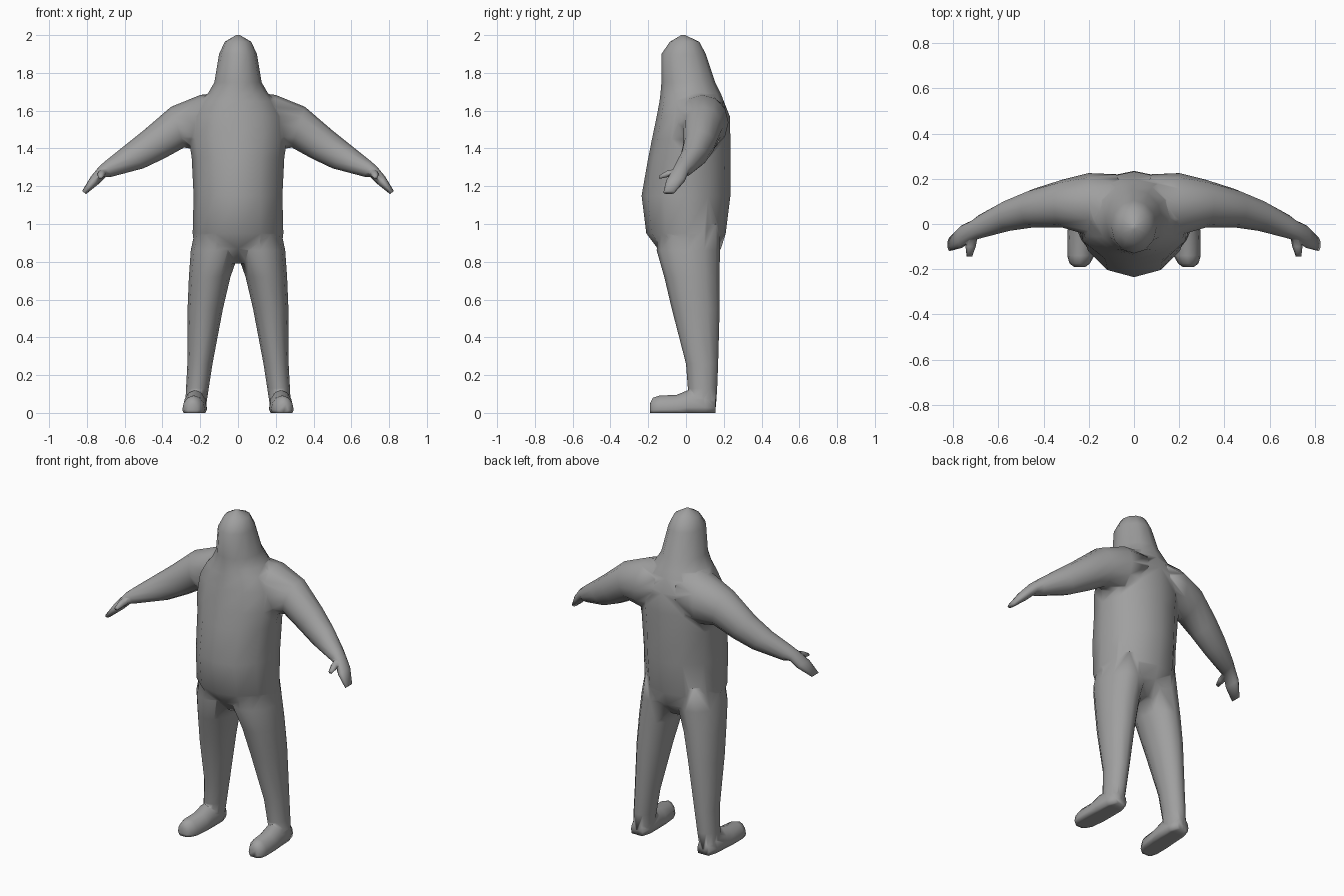
import bpy, bmesh, math
from mathutils import Vector

if "Cube" in bpy.data.objects:
    bpy.data.objects.remove(bpy.data.objects["Cube"])

suit = bpy.data.materials.new("plain grey")
suit.diffuse_color = (0.35, 0.35, 0.35, 1)
suit.use_nodes = True
suit.node_tree.nodes["Principled BSDF"].inputs["Base Color"].default_value = suit.diffuse_color


def loft(name, rings, sides=12):
    """Skin a chain of elliptical rings, each (centre, half axis u, half axis v)."""
    bm = bmesh.new()
    loops = []
    for c, u, v in rings:
        loop = []
        for i in range(sides):
            a = 2 * math.pi * i / sides
            p = Vector(c) + Vector(u) * math.cos(a) + Vector(v) * math.sin(a)
            p.z = max(p.z, 0)  # flat soles
            loop.append(bm.verts.new(p))
        loops.append(loop)
    for a, b in zip(loops, loops[1:]):
        for i in range(sides):
            j = (i + 1) % sides
            bm.faces.new((a[i], a[j], b[j], b[i]))
    bm.faces.new(loops[0])
    bm.faces.new(loops[-1])
    bmesh.ops.recalc_face_normals(bm, faces=bm.faces)
    me = bpy.data.meshes.new(name)
    bm.to_mesh(me)
    bm.free()
    me.materials.append(suit)
    ob = bpy.data.objects.new(name, me)
    bpy.context.collection.objects.link(ob)
    return ob


def level(z, x0, x1, y0, y1):
    """Horizontal ring."""
    return (((x0 + x1) / 2, (y0 + y1) / 2, z), ((x1 - x0) / 2, 0, 0), (0, (y1 - y0) / 2, 0))


def slanted(s, xt, zt, xb, zb, y0, y1):
    """Ring across an arm, from its top point to its bottom point."""
    return ((s * (xt + xb) / 2, (y0 + y1) / 2, (zt + zb) / 2),
            (s * (xt - xb) / 2, 0, (zt - zb) / 2), (0, (y1 - y0) / 2, 0))


def upright(s, y, x0, x1, z0, z1):
    """Ring facing along y."""
    return ((s * (x0 + x1) / 2, y, (z0 + z1) / 2), (s * (x1 - x0) / 2, 0, 0), (0, 0, (z1 - z0) / 2))


# Torso, neck and head: height, half width, front, back
profile = [(0.79, 0.12, -0.07, 0.12), (0.87, 0.23, -0.15, 0.185), (0.95, 0.24, -0.21, 0.21),
           (1.15, 0.235, -0.235, 0.235), (1.35, 0.245, -0.20, 0.235), (1.45, 0.26, -0.18, 0.235),
           (1.57, 0.25, -0.155, 0.232), (1.65, 0.20, -0.14, 0.20), (1.69, 0.16, -0.135, 0.185),
           (1.75, 0.125, -0.13, 0.155), (1.90, 0.10, -0.13, 0.105), (1.965, 0.07, -0.085, 0.07),
           (2.00, 0.01, -0.025, -0.005)]
body = loft("body", [level(z, -w, w, f, b) for z, w, f, b in profile])

parts = []
for s, side in ((1, "left"), (-1, "right")):
    # Leg: height, inner x, outer x, front, back
    leg = [(1.0, 0.0, 0.22, -0.15, 0.18), (0.86, -0.01, 0.25, -0.155, 0.18),
           (0.72, 0.04, 0.26, -0.115, 0.177), (0.55, 0.08, 0.267, -0.075, 0.178),
           (0.26, 0.135, 0.268, 0.0, 0.17), (0.13, 0.155, 0.275, 0.01, 0.165),
           (0.03, 0.17, 0.28, 0.02, 0.158)]
    parts.append(loft(side + "_leg", [level(z, s * a, s * b, f, k) for z, a, b, f, k in leg]))
    # Foot, heel to toe: y, x range, z range
    foot = [(0.155, 0.185, 0.265, -0.03, 0.08), (0.10, 0.165, 0.285, -0.06, 0.12),
            (0.01, 0.165, 0.29, -0.06, 0.12), (-0.05, 0.165, 0.295, -0.06, 0.095),
            (-0.14, 0.175, 0.295, -0.06, 0.092), (-0.175, 0.195, 0.285, -0.05, 0.08),
            (-0.19, 0.215, 0.265, -0.02, 0.05)]
    parts.append(loft(side + "_foot", [upright(s, *r) for r in foot]))
    # Arm and mitten hand: top x, z, bottom x, z, front, back
    arm = [(0.06, 1.70, 0.10, 1.40, -0.07, 0.22), (0.20, 1.683, 0.20, 1.39, -0.05, 0.225),
           (0.355, 1.62, 0.285, 1.405, -0.015, 0.195), (0.50, 1.495, 0.39, 1.347, -0.015, 0.155),
           (0.60, 1.415, 0.50, 1.295, -0.03, 0.11), (0.70, 1.335, 0.67, 1.25, -0.065, 0.04),
           (0.735, 1.305, 0.70, 1.25, -0.075, 0.015), (0.78, 1.25, 0.74, 1.21, -0.105, -0.005),
           (0.825, 1.175, 0.805, 1.158, -0.12, -0.06)]
    parts.append(loft(side + "_arm", [slanted(s, *r) for r in arm]))
    # Thumb
    thumb = [(-0.03, 0.685, 0.73, 1.255, 1.30), (-0.10, 0.70, 0.745, 1.245, 1.285),
             (-0.143, 0.715, 0.74, 1.238, 1.258)]
    parts.append(loft(side + "_thumb", [upright(s, *r) for r in thumb], 6))

# Fuse everything into one skin
bpy.context.view_layer.objects.active = body
for part in parts:
    mod = body.modifiers.new("fuse", "BOOLEAN")
    mod.operation, mod.solver, mod.object = "UNION", "EXACT", part
    bpy.ops.object.modifier_apply(modifier=mod.name)
    bpy.data.objects.remove(part)
body.data.polygons.foreach_set("use_smooth", [True] * len(body.data.polygons))
